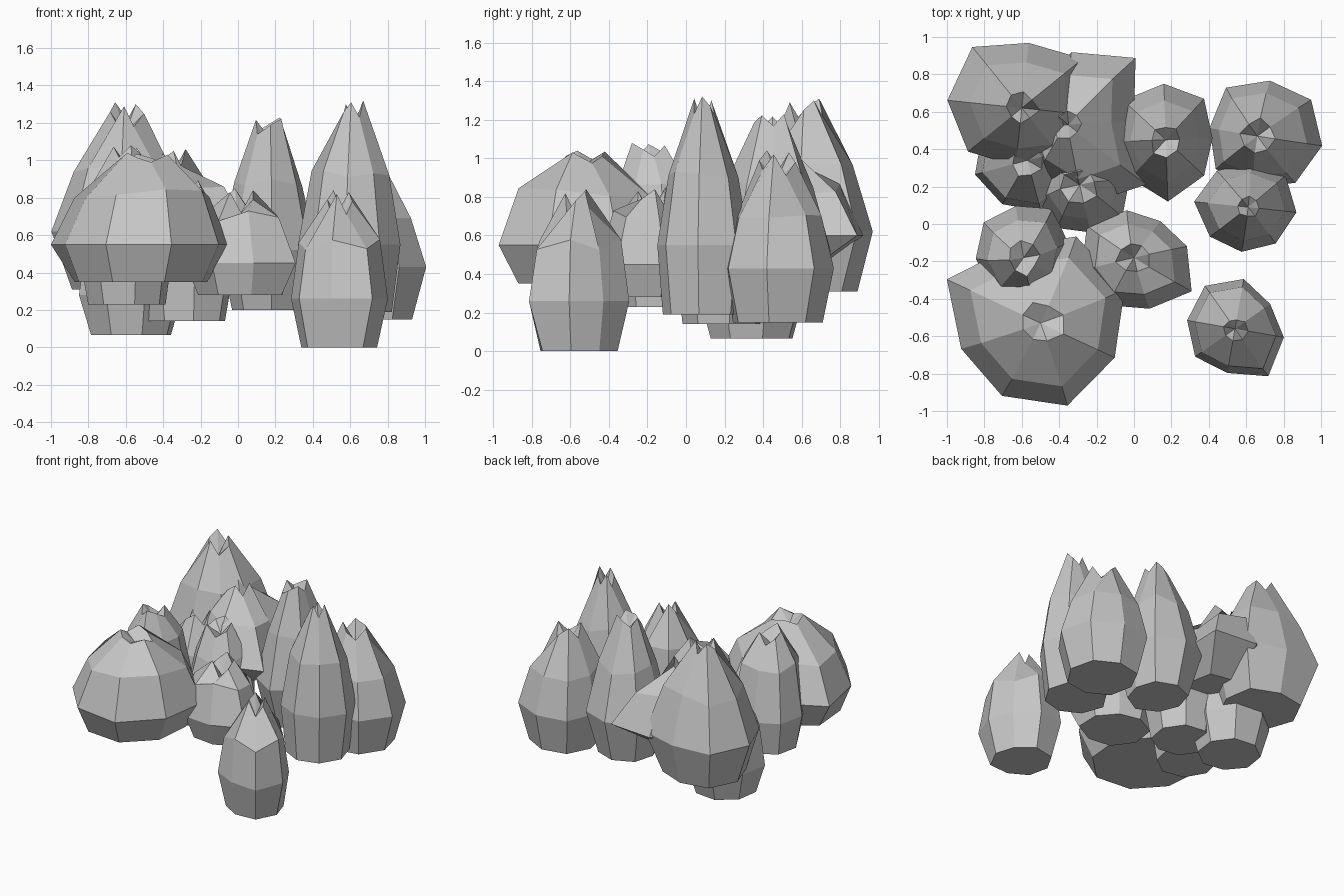
import bpy, bmesh, math, random

if "Cube" in bpy.data.objects:
    bpy.data.objects.remove(bpy.data.objects["Cube"])

random.seed(4)
grey = bpy.data.materials.new("stone grey")
grey.diffuse_color = (0.57, 0.57, 0.57, 1)
grey.use_nodes = True
grey.node_tree.nodes["Principled BSDF"].inputs["Base Color"].default_value = grey.diffuse_color
CHIPS = (0, .05, .10, .02, .13, .06, .01, .09)    # depth of the notches in a broken rim


def boulder(name, centre, phase, radii, base, waist, shoulder, top,
            foot=(0, 0), tip=(0, 0), turn=0, chip=1.0):
    """Faceted stone: flat foot, wide waist, shoulder, jagged sunken tip.
    base/waist/shoulder/top are (height, scale of the waist outline)."""
    bm = bmesh.new()
    n = len(radii)
    mean = sum(radii) / n
    rings = []
    for level, (z, s) in enumerate((base, waist, shoulder, top)):
        ring = []
        for i, r in enumerate(radii):
            a = math.radians(phase) + math.tau * i / n
            x, y, h = centre[0], centre[1], z
            if level == 0:
                x, y, r = x + foot[0], y + foot[1], (r + mean) / 2
            elif level == 2:
                x, y = x + tip[0] / 2, y + tip[1] / 2
                h += random.uniform(-0.03, 0.03)
            elif level == 3:                      # uneven broken rim
                x, y = x + tip[0], y + tip[1]
                r = mean * random.uniform(0.8, 1.25)
                h -= CHIPS[(i + turn) % n] * chip
            ring.append(bm.verts.new((x + r * s * math.cos(a), y + r * s * math.sin(a), h)))
        rings.append(ring)
    for lo, hi in zip(rings, rings[1:]):
        for i in range(n):
            j = (i + 1) % n
            bm.faces.new((lo[i], lo[j], hi[j], hi[i]))
    bm.faces.new(rings[0][::-1])
    # sunken centre of the tip
    pit = bm.verts.new((centre[0] + tip[0], centre[1] + tip[1], top[0] - 0.16 * chip))
    for i in range(n):
        bm.faces.new((rings[-1][i], rings[-1][(i + 1) % n], pit))
    bmesh.ops.recalc_face_normals(bm, faces=bm.faces)
    mesh = bpy.data.meshes.new(name)
    bm.to_mesh(mesh)
    bm.free()
    mesh.materials.append(grey)
    bpy.context.collection.objects.link(bpy.data.objects.new(name, mesh))


# left side stones
boulder("front_left_boulder", (-0.52, -0.52), 20,
        (.50, .50, .42, .53, .43, .44, .48, .46),
        (.35, .78), (.55, 1), (.82, .76), (1.04, .24), tip=(0.02, -0.01), turn=4, chip=0.5)
boulder("back_left_boulder", (-0.60, 0.62), -6,
        (.34, .42, .35, .42, .40, .37, .31, .36),
        (.31, .75), (.62, 1), (.95, .70), (1.31, .22), turn=5)
boulder("left_middle_boulder", (-0.59, -0.14), 10,
        (.24, .27, .24, .26, .26, .28, .26, .24),
        (.23, .83), (.48, 1), (.84, .76), (1.08, .34), tip=(0, -0.04), turn=2, chip=0.7)
boulder("left_low_boulder", (-0.57, 0.34), 15,
        (.28, .29, .28, .28, .29, .27, .28, .28),
        (.065, .78), (.28, 1), (.58, .86), (.86, .3))

# centre stones
boulder("centre_boulder", (-0.28, 0.18), 12,
        (.26, .26, .24, .24, .24, .24, .23, .26),
        (.14, .85), (.40, 1), (.66, .74), (.90, .36), tip=(-0.01, 0.03), turn=6, chip=0.7)
boulder("centre_back_boulder", (-0.30, 0.52), 5,
        (.30, .48, .40, .30, .30, .34, .42, .48),
        (.42, .6), (.60, 1), (.84, .68), (1.06, .2), foot=(-0.02, -0.08), tip=(-0.05, 0.01))
boulder("centre_front_boulder", (0.02, -0.18), 13,
        (.27, .23, .26, .32, .31, .30, .28, .34),
        (.28, .80), (.45, 1), (.70, .72), (.85, .32), tip=(-0.02, 0), turn=6)

# right side stones
boulder("back_middle_boulder", (0.17, 0.45), 2,
        (.25, .30, .30, .31, .27, .28, .33, .28),
        (.20, .72), (.52, 1), (.87, .70), (1.23, .28), turn=7, chip=0.7)
boulder("back_right_boulder", (0.68, 0.47), -9,
        (.33, .33, .30, .32, .28, .30, .27, .31),
        (.15, .80), (.43, 1), (.72, .78), (1.04, .26), tip=(-0.02, 0), turn=3)
boulder("right_boulder", (0.60, 0.09), -6,
        (.27, .27, .24, .25, .28, .25, .24, .25),
        (.19, .85), (.55, 1), (.92, .76), (1.32, .2), tip=(0.01, 0), turn=0)
boulder("front_right_boulder", (0.54, -0.56), -10,
        (.265, .23, .27, .28, .26, .26, .24, .31),
        (0, .78), (.26, 1), (.55, .84), (.84, .22), turn=5)
